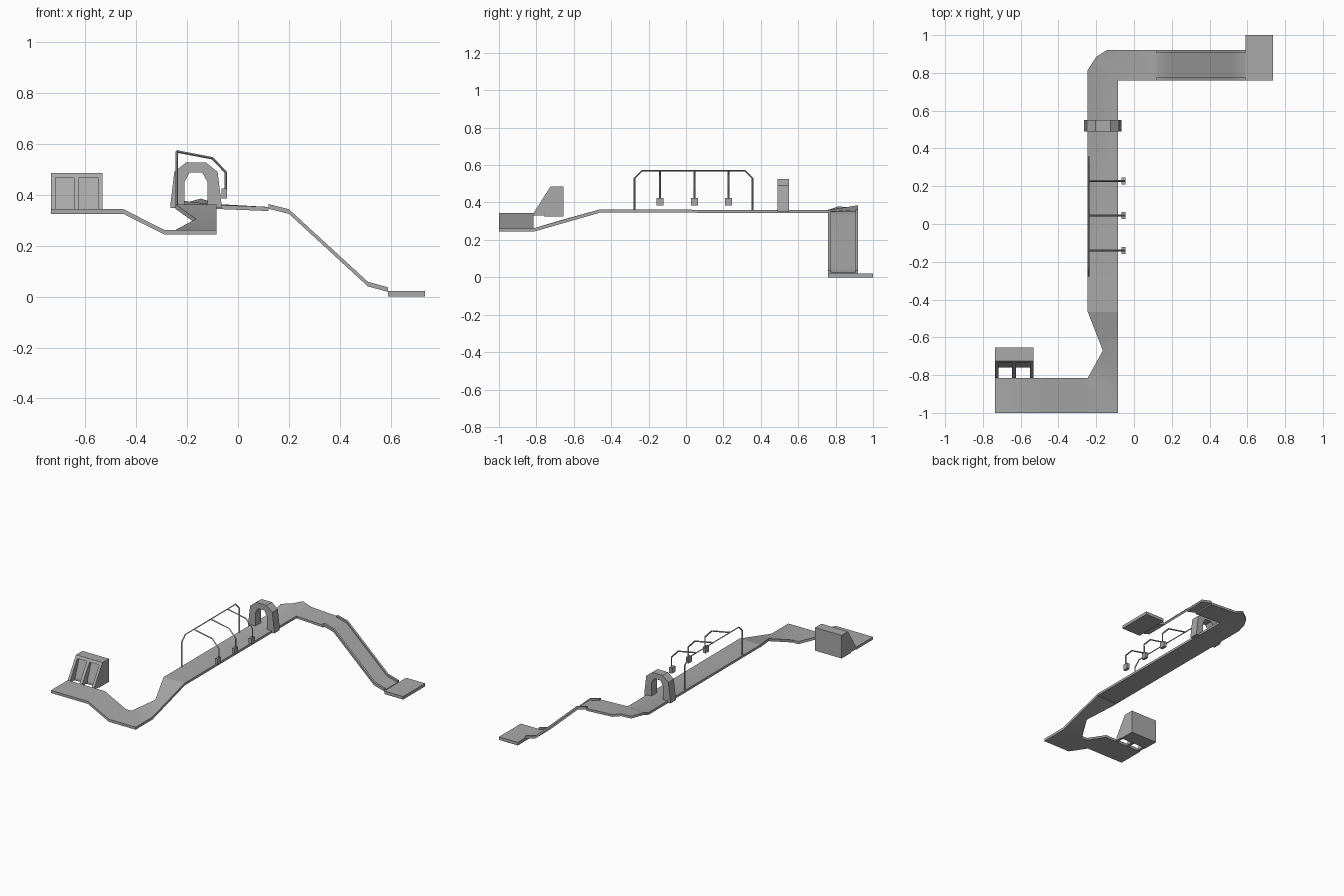
import bpy
import bmesh
import math

old = bpy.data.objects.get("Cube")
if old:
    bpy.data.objects.remove(old, do_unlink=True)

GREY = (0.4, 0.4, 0.4, 1)
mat = bpy.data.materials.new("plain grey")
mat.use_nodes = True
mat.diffuse_color = GREY
mat.node_tree.nodes["Principled BSDF"].inputs["Base Color"].default_value = GREY


def finish(name, bm, smooth=False):
    bmesh.ops.recalc_face_normals(bm, faces=bm.faces)
    mesh = bpy.data.meshes.new(name)
    bm.to_mesh(mesh)
    bm.free()
    mesh.materials.append(mat)
    ob = bpy.data.objects.new(name, mesh)
    bpy.context.collection.objects.link(ob)
    if smooth:
        bpy.ops.object.select_all(action="DESELECT")
        ob.select_set(True)
        bpy.context.view_layer.objects.active = ob
        bpy.ops.object.shade_smooth_by_angle(angle=math.radians(45))
    return ob


def slab(name, left, right, thick):
    """Ribbon between two edges, given a vertical thickness."""
    bm = bmesh.new()
    seen = {}

    def vert(p, drop):
        key = (*p, drop)
        if key not in seen:
            seen[key] = bm.verts.new((p[0], p[1], p[2] - drop))
        return seen[key]

    def face(corners):
        vs = list(dict.fromkeys(vert(p, d) for p, d in corners))
        if len(vs) > 2:
            bm.faces.new(vs)

    for i in range(len(left) - 1):
        a, b, c, d = left[i], right[i], right[i + 1], left[i + 1]
        for drop in (0, thick):
            face([(p, drop) for p in (a, b, c, d)])
        for p, q in ((a, d), (b, c)):
            if p != q:
                face([(p, 0), (q, 0), (q, thick), (p, thick)])
    for p, q in ((left[0], right[0]), (left[-1], right[-1])):
        face([(p, 0), (q, 0), (q, thick), (p, thick)])
    return finish(name, bm, True)


def prism(name, profile, axis, lo, hi):
    """Extrude a profile along x (profile in y,z) or y (profile in x,z)."""
    bm = bmesh.new()
    place = (lambda u, z, t: (t, u, z)) if axis == "x" else (lambda u, z, t: (u, t, z))
    ends = [[bm.verts.new(place(u, z, t)) for u, z in profile] for t in (lo, hi)]
    for ring in ends:
        bm.faces.new(ring)
    n = len(profile)
    for i in range(n):
        j = (i + 1) % n
        bm.faces.new((ends[0][i], ends[0][j], ends[1][j], ends[1][i]))
    return finish(name, bm)


def box(name, x0, x1, y0, y1, z0, z1):
    return prism(name, [(x0, z0), (x1, z0), (x1, z1), (x0, z1)], "y", y0, y1)


def bar(name, pts, radius=0.005):
    """Thin four-sided bar along a path, turned into a mesh."""
    cu = bpy.data.curves.new(name, "CURVE")
    cu.dimensions = "3D"
    cu.bevel_depth = radius
    cu.bevel_resolution = 0
    cu.use_fill_caps = True
    sp = cu.splines.new("POLY")
    sp.points.add(len(pts) - 1)
    for point, p in zip(sp.points, pts):
        point.co = (*p, 1)
    cu.materials.append(mat)
    ob = bpy.data.objects.new(name, cu)
    bpy.context.collection.objects.link(ob)
    bpy.ops.object.select_all(action="DESELECT")
    ob.select_set(True)
    bpy.context.view_layer.objects.active = ob
    bpy.ops.object.convert(target="MESH")
    bpy.ops.object.shade_flat()


# Track: start platform, dip, first turn and ramp up to the long deck
W, E = -0.245, -0.085
start = [(-0.735, 0.343), (-0.45, 0.343), (-0.29, 0.262)]
slab("start_ramp_and_turn",
     [(x, -0.815, z) for x, z in start]
     + [(W, -0.815, 0.262), (-0.165, -0.67, 0.305), (W, -0.465, 0.362)],
     [(x, -1, z) for x, z in start]
     + [(E, -1, 0.262), (E, -0.815, 0.262), (E, -0.465, 0.362)], 0.018)

# Long deck, banked second turn and level run to the slide
hub = (E, 0.76, 0.36)
slab("deck_and_banked_turn",
     [(W, -0.465, 0.362), (W, 0.76, 0.36), (W, 0.815, 0.38), (-0.2, 0.885, 0.37),
      (-0.145, 0.92, 0.385), (-0.08, 0.92, 0.363), (0.12, 0.92, 0.352)],
     [(E, -0.465, 0.362)] + [hub] * 5 + [(0.12, 0.76, 0.352)], 0.016)

# Slide bed with a curb on each side, and the landing
slope = [(0.12, 0.363), (0.2, 0.343), (0.51, 0.058), (0.59, 0.036)]
for name, y0, y1, drop, thick in (("slide_bed", 0.775, 0.905, 0.011, 0.007),
                                  ("slide_curb_front", 0.76, 0.775, 0, 0.018),
                                  ("slide_curb_back", 0.905, 0.92, 0, 0.018)):
    slab(name, [(x, y1, z - drop) for x, z in slope],
         [(x, y0, z - drop) for x, z in slope], thick)
box("landing", 0.59, 0.735, 0.76, 1, 0, 0.021)

# Start gate: sloped block with two recessed doorways
prism("gate_body", [(-0.76, 0.325), (-0.76, 0.343), (-0.715, 0.468), (-0.715, 0.485),
                    (-0.655, 0.485), (-0.655, 0.325)], "x", -0.735, -0.532)
prism("gate_lintel", [(-0.736, 0.468), (-0.725, 0.485), (-0.715, 0.485), (-0.715, 0.468)],
      "x", -0.735, -0.532)
for i, (x0, x1) in enumerate([(-0.735, -0.717), (-0.645, -0.624), (-0.55, -0.532)]):
    prism(f"gate_post_{i + 1}", [(-0.815, 0.33), (-0.815, 0.343), (-0.725, 0.485),
                                 (-0.715, 0.485), (-0.715, 0.33)], "x", x0, x1)

# Arch over the deck
half_outer = [(0.1, 0.348), (0.1, 0.365), (0.085, 0.49), (0.04, 0.526)]
half_inner = [(0.045, 0.348), (0.045, 0.45), (0.025, 0.487)]


def mirrored(half):
    return half + [(-x, z) for x, z in reversed(half)]


loop = mirrored(half_outer) + list(reversed(mirrored(half_inner)))
prism("arch", [(x - 0.165, z) for x, z in loop], "y", 0.49, 0.55)

# Overhead rail with three swinging bumpers
bar("overhead_rail", [(-0.24, y, z) for y, z in
                      ((-0.275, 0.35), (-0.275, 0.53), (-0.235, 0.57),
                       (0.315, 0.57), (0.355, 0.53), (0.355, 0.35))])
for i, y in enumerate((-0.14, 0.045, 0.228)):
    bar(f"swing_arm_{i + 1}", [(-0.24, y, 0.57), (-0.1, y, 0.543),
                               (-0.048, y, 0.488), (-0.048, y, 0.42)])
    box(f"bumper_{i + 1}", -0.065, -0.044, y - 0.019, y + 0.019, 0.385, 0.424)
